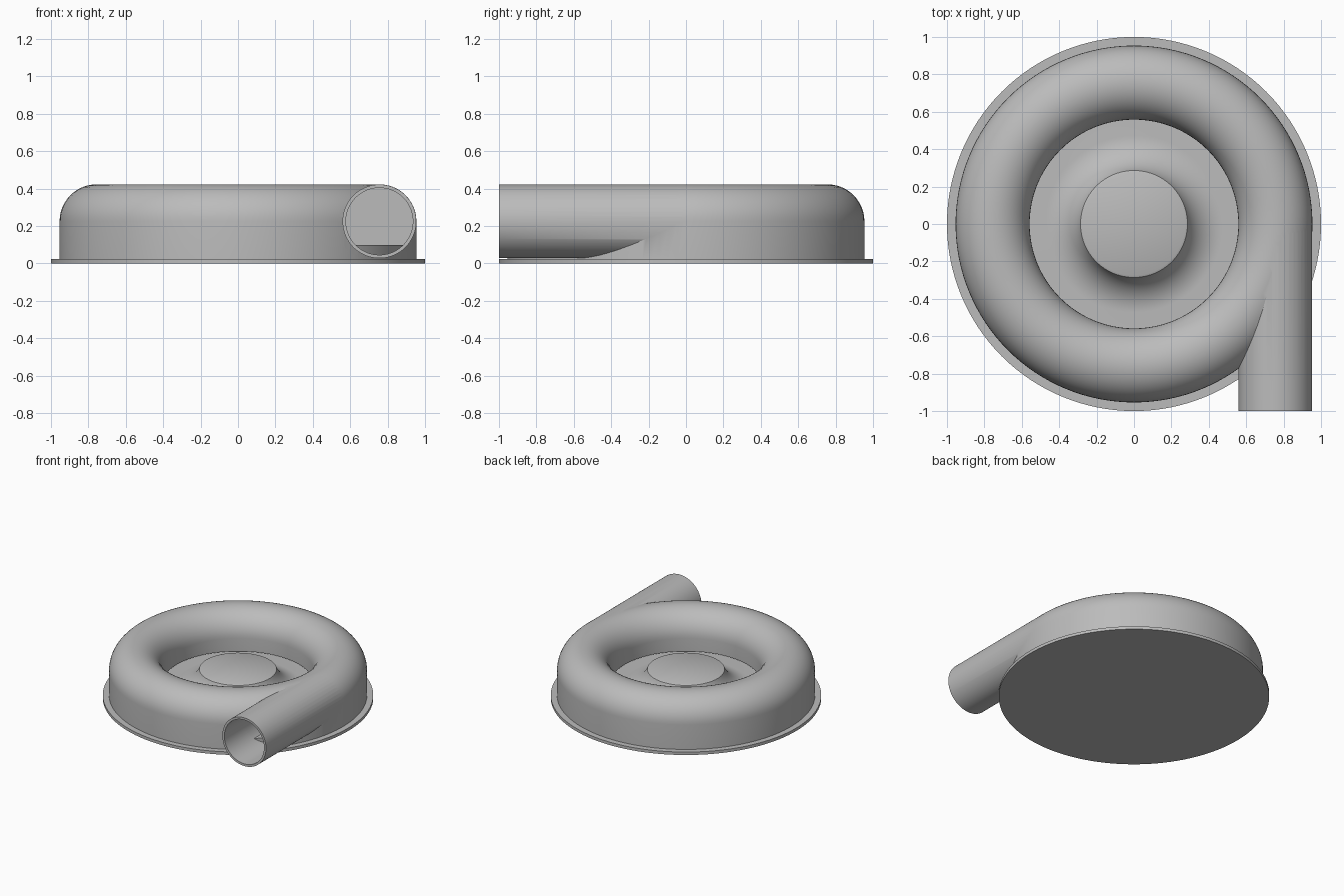
import bpy, math
from mathutils import Matrix

cube = bpy.data.objects.get("Cube")
if cube:
    bpy.data.objects.remove(cube, do_unlink=True)

metal = bpy.data.materials.new("cast grey metal")
metal.use_nodes = True
metal.diffuse_color = (0.5, 0.5, 0.5, 1)
metal.node_tree.nodes["Principled BSDF"].inputs["Base Color"].default_value = (0.5, 0.5, 0.5, 1)

SEG = 128
RING, MID, TUBE = 0.756, 0.225, 0.198   # channel centre radius, height, tube radius
WALL = 0.018
LIP = 0.12


def arc(cr, cz, r, a0, a1, n=24):
    return [(cr + r * math.cos(math.radians(a0 + (a1 - a0) * i / n)),
             cz + r * math.sin(math.radians(a0 + (a1 - a0) * i / n))) for i in range(n + 1)]


def make(name, verts, faces):
    me = bpy.data.meshes.new(name)
    me.from_pydata(verts, [], faces)
    ob = bpy.data.objects.new(name, me)
    bpy.context.collection.objects.link(ob)
    me.materials.append(metal)
    bpy.ops.object.select_all(action="DESELECT")
    ob.select_set(True)
    bpy.context.view_layer.objects.active = ob
    bpy.ops.object.mode_set(mode="EDIT")
    bpy.ops.mesh.select_all(action="SELECT")
    bpy.ops.mesh.normals_make_consistent(inside=False)
    bpy.ops.object.mode_set(mode="OBJECT")
    return ob


def revolve(name, profile, closed=False):
    """Spin an (r, z) profile about z; open profiles are capped at both ends."""
    n = len(profile)
    verts = [(r * math.cos(a), r * math.sin(a), z)
             for a in (2 * math.pi * s / SEG for s in range(SEG)) for r, z in profile]
    faces = []
    for s in range(SEG):
        t = (s + 1) % SEG
        for i in range(n if closed else n - 1):
            j = (i + 1) % n
            faces.append((s * n + i, t * n + i, t * n + j, s * n + j))
    if not closed:
        faces += [[s * n for s in range(SEG)], [s * n + n - 1 for s in range(SEG)]]
    return make(name, verts, faces)


def rod(name, radius, y0, y1):
    ob = revolve(name, [(radius, -y1), (radius, -y0)])
    ob.data.transform(Matrix.Translation((RING, 0, MID)) @ Matrix.Rotation(math.pi / 2, 4, "X"))
    return ob


def smooth(ob):
    bpy.ops.object.select_all(action="DESELECT")
    ob.select_set(True)
    bpy.context.view_layer.objects.active = ob
    bpy.ops.object.shade_smooth_by_angle(angle=math.radians(30))


def boolean(ob, other, operation):
    mod = ob.modifiers.new(operation.lower(), "BOOLEAN")
    mod.operation, mod.object, mod.solver = operation, other, "EXACT"
    bpy.context.view_layer.objects.active = ob
    bpy.ops.object.modifier_apply(modifier=mod.name)
    bpy.data.objects.remove(other, do_unlink=True)


# Base flange
smooth(revolve("base_flange", [(1, 0), (1, 0.024)]))

# Ring housing joined to the tangential outlet pipe, then hollowed
inner = TUBE - WALL
housing = revolve("volute_housing", [(RING - TUBE, 0.02), (RING - TUBE, LIP)]
                  + arc(RING, MID, TUBE, 180, 0) + [(RING + TUBE, 0.02)], True)
boolean(housing, rod("outlet_pipe", TUBE - 0.001, -1, 0), "UNION")
cavity = revolve("channel_cutter", [(0.5, 0.005), (0.5, LIP), (RING - inner, LIP)]
                 + arc(RING, MID, inner, 180, 0) + [(RING + inner, 0.005)], True)
boolean(housing, cavity, "DIFFERENCE")
boolean(housing, rod("bore_cutter", inner - 0.001, -1.1, -0.05), "DIFFERENCE")
smooth(housing)

# Back plate flaring up to the central hub
flare = arc(0.475, 0.3, 0.2, 270, 199, 16)
smooth(revolve("hub_plate", [(RING + inner - 0.003, 0.015), (RING + inner - 0.003, 0.1)]
               + flare + [(0.275, 0.24)]))
